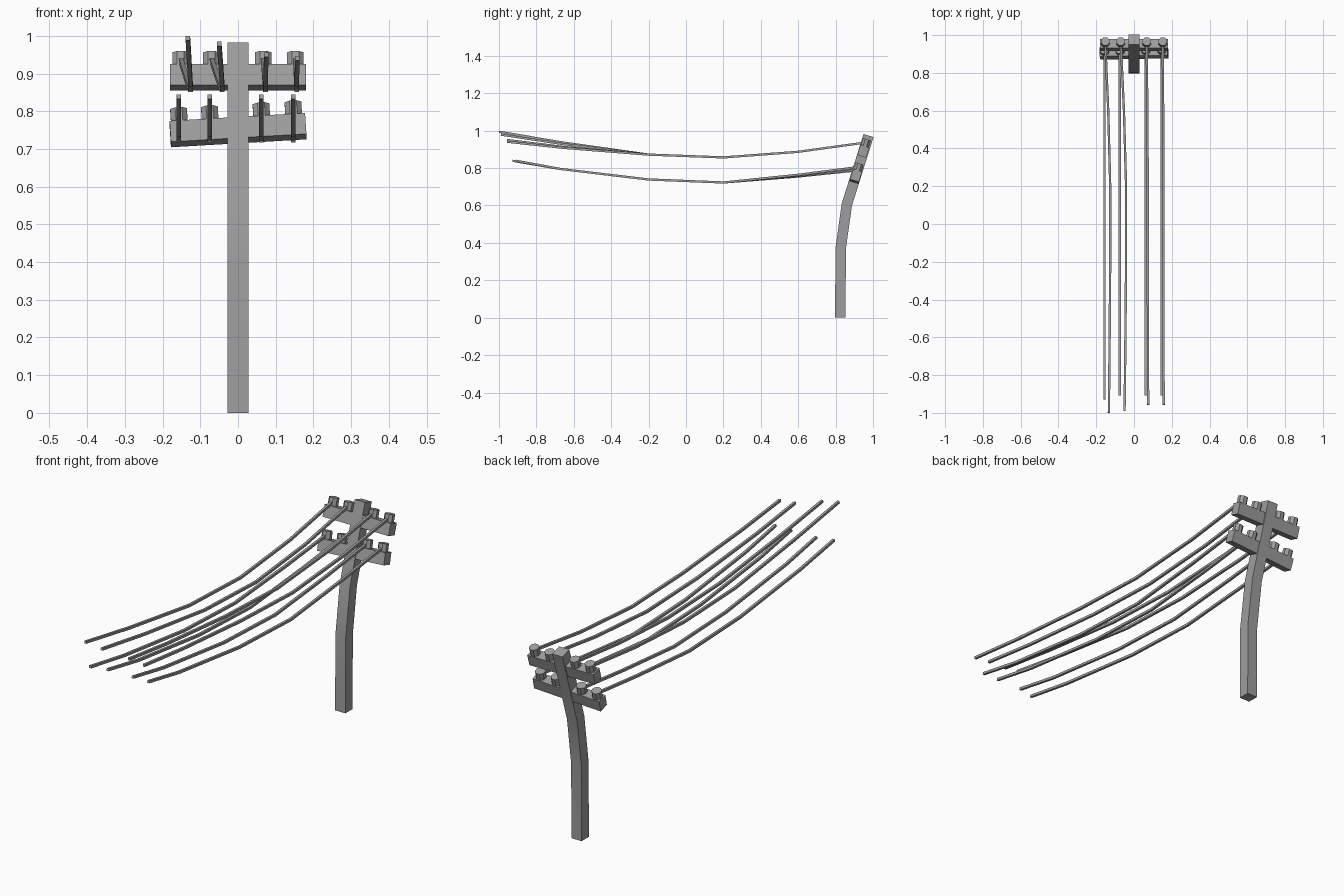
import bpy, bmesh, math
from mathutils import Vector, Matrix

cube = bpy.data.objects.get("Cube")
if cube:
    bpy.data.objects.remove(cube)

mat = bpy.data.materials.new("weathered_grey")
mat.use_nodes = True
grey = (0.34, 0.34, 0.34, 1)
mat.diffuse_color = grey
mat.node_tree.nodes["Principled BSDF"].inputs["Base Color"].default_value = grey

LEAN = math.radians(17)


def finish(bm, name):
    bmesh.ops.recalc_face_normals(bm, faces=bm.faces)
    mesh = bpy.data.meshes.new(name)
    bm.to_mesh(mesh)
    bm.free()
    mesh.materials.append(mat)
    obj = bpy.data.objects.new(name, mesh)
    bpy.context.collection.objects.link(obj)
    return obj


def sweep(name, points, half):
    """Square bar along a path, smooth at the bends, with capped ends."""
    pts = [Vector(p) for p in points]
    bm = bmesh.new()
    rings = []
    for i, p in enumerate(pts):
        along = (pts[min(i + 1, len(pts) - 1)] - pts[max(i - 1, 0)]).normalized()
        side = Vector((1, 0, 0))
        side = (side - along * side.dot(along)).normalized()
        up = along.cross(side)
        rings.append([bm.verts.new(p + (side * a + up * b) * half)
                      for a, b in ((-1, -1), (1, -1), (1, 1), (-1, 1))])
    for r, s in zip(rings, rings[1:]):
        for k in range(4):
            n = (k + 1) % 4
            bm.faces.new((r[k], r[n], s[n], s[k]))
    bm.faces.new(rings[0])
    bm.faces.new(rings[-1])
    obj = finish(bm, name)
    bpy.ops.object.select_all(action='DESELECT')
    obj.select_set(True)
    bpy.context.view_layer.objects.active = obj
    bpy.ops.object.shade_smooth_by_angle(angle=math.radians(30))


# Bent pole
sweep("pole", [(0, 0.825, 0), (0, 0.827, 0.37), (0, 0.86, 0.605), (0, 0.976, 0.974)], 0.028)


# Crossarm with four insulators, leaning with the pole
def crossarm(name, y, z, roll, shift):
    frame = (Matrix.Translation((0, y, z)) @ Matrix.Rotation(-LEAN, 4, 'X')
             @ Matrix.Rotation(-roll, 4, 'Y'))
    bm = bmesh.new()
    bmesh.ops.create_cube(bm, size=1, matrix=frame @ Matrix.Diagonal((0.36, 0.05, 0.058, 1)))
    finish(bm, name)
    mounts = []
    for i, x in enumerate((-0.152, -0.07, 0.067, 0.152)):
        x += shift
        bm = bmesh.new()
        bmesh.ops.create_cone(bm, cap_ends=True, segments=8, radius1=0.024, radius2=0.024,
                              depth=0.043, matrix=frame @ Matrix.Translation((x, 0, 0.045))
                              @ Matrix.Rotation(math.pi / 8, 4, 'Z'))
        finish(bm, f"{name}_insulator_{i + 1}")
        mounts.append(frame @ Vector((x, 0, 0.049)))
    return mounts


upper = crossarm("upper_crossarm", 0.948, 0.89, 0, 0)
lower = crossarm("lower_crossarm", 0.906, 0.75, math.radians(3.5), -0.002)

# Upper wires: the first pair drifts sideways and rises higher at the far end
upper_ends = ((0.026, 0.019, -0.999, 0.994), (0.028, 0.02, -0.99, 0.979),
              (0.006, 0.008, -0.957, 0.95), (0.004, 0.005, -0.957, 0.941))
for i, (m, (drift, shift, end_y, end_z)) in enumerate(zip(upper, upper_ends)):
    far_z = 0.872 + (end_z - 0.872) * 0.53
    sweep(f"upper_wire_{i + 1}", [
        m, (m.x + drift * 0.6, 0.6, 0.887), (m.x + drift, 0.2, 0.857),
        (m.x + drift, -0.2, 0.872), (m.x + (drift + shift) / 2, -0.66, far_z),
        (m.x + shift, end_y, end_z)], 0.006)

# Lower wires: evenly sagging
for i, m in enumerate(lower):
    end_y = -0.928 if i == 0 else -0.908
    sweep(f"lower_wire_{i + 1}", [
        m, (m.x, 0.6, 0.755 + i * 0.003), (m.x, 0.2, 0.723), (m.x, -0.2, 0.739),
        (m.x, -0.67, 0.795), (m.x, end_y, 0.839)], 0.006)
